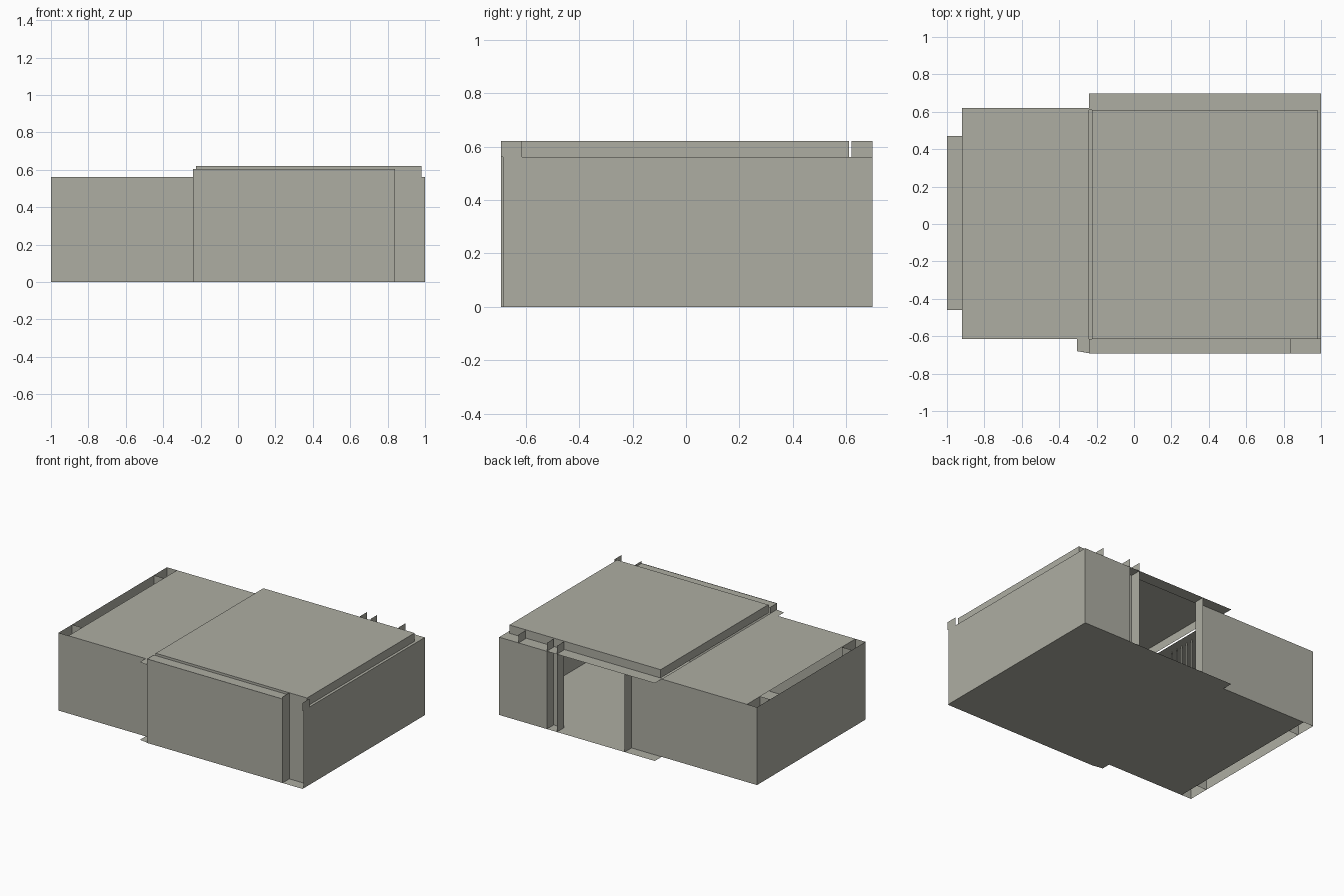
import bpy, bmesh

if "Cube" in bpy.data.objects:
    bpy.data.objects.remove(bpy.data.objects["Cube"])

stone = bpy.data.materials.new("warm_grey")
stone.diffuse_color = (0.42, 0.42, 0.365, 1)
stone.use_nodes = True
stone.node_tree.nodes["Principled BSDF"].inputs["Base Color"].default_value = stone.diffuse_color


def part(name, polys):
    """One object from flat sheets, each a list of corner points."""
    bm = bmesh.new()
    for pts in polys:
        bm.faces.new([bm.verts.new(p) for p in pts])
    bmesh.ops.remove_doubles(bm, verts=bm.verts, dist=0.0005)
    me = bpy.data.meshes.new(name)
    bm.to_mesh(me)
    bm.free()
    me.materials.append(stone)
    ob = bpy.data.objects.new(name, me)
    bpy.context.collection.objects.link(ob)
    return ob


def flat(x0, x1, y0, y1, z):      # level sheet
    return [(x0, y0, z), (x1, y0, z), (x1, y1, z), (x0, y1, z)]


def wall_x(x, y0, y1, z0, z1):    # upright sheet across x
    return [(x, y0, z0), (x, y1, z0), (x, y1, z1), (x, y0, z1)]


def wall_y(y, x0, x1, z0, z1):    # upright sheet across y
    return [(x0, y, z0), (x1, y, z0), (x1, y, z1), (x0, y, z1)]


EAVE, TOP = 0.56, 0.62            # low roof and high roof heights
F, B = -0.615, 0.62               # inner front and back wall lines
FO, BO = -0.693, 0.698            # outer front and back lines

# Floor with a stepped outline
part("floor", [[(x, y, 0) for x, y in (
    (-0.92, F), (-0.305, F), (-0.305, -0.68), (-0.225, FO), (1, FO),
    (1, BO), (-0.24, BO), (-0.24, B), (-0.92, B))]])

# Low left wing
part("low_roof", [flat(-0.92, -0.24, F, B, EAVE)])
part("left_wing_walls", [
    wall_x(-1, F, B, 0, EAVE),
    wall_y(F, -1, -0.24, 0, EAVE),
    wall_y(B, -1, 0, 0, EAVE)])
part("left_bay", [
    flat(-1, -0.92, -0.46, 0.47, 0.28),
    wall_y(-0.46, -1, -0.92, 0, EAVE),
    wall_y(0.47, -1, -0.92, 0, EAVE),
    wall_x(-0.92, F, -0.46, 0, EAVE),
    wall_x(-0.92, 0.47, B, 0, EAVE)])

# Raised roof over the right wing, open underneath
part("high_roof", [
    flat(-0.225, 0.98, F, 0.61, TOP),
    wall_x(-0.225, F, 0.61, EAVE, TOP),
    wall_x(0.98, F, 0.61, EAVE, TOP),
    wall_y(F, -0.225, 0.98, EAVE, TOP),
    wall_y(0.61, -0.225, 0.98, EAVE, TOP)])

# Ledges round the raised roof
part("roof_ledges", [
    flat(-0.24, 0.54, 0.61, BO, EAVE),
    flat(0.54, 1, 0.61, BO, EAVE),
    flat(0.98, 1, F, 0.61, EAVE),
    flat(-0.24, 0.84, FO, F, 0.603),
    [(-0.305, F, EAVE), (-0.305, -0.68, EAVE), (-0.24, -0.69, EAVE), (-0.24, F, EAVE)]])

# Front panel with its returns, and the recessed strip beside it
part("front_panel", [
    wall_y(FO, -0.24, 0.84, 0, 0.605),
    wall_x(-0.24, FO, F, 0, 0.605),
    wall_x(0.84, FO, F, 0, TOP)])
part("front_recess", [
    wall_y(F, 0.84, 1, 0, EAVE),
    wall_x(1, FO, F, EAVE, TOP)])

# Right and back walls
part("right_wall", [wall_x(1, -0.685, BO, 0, EAVE)])
part("back_wall", [
    wall_y(BO, 0.62, 1, 0, EAVE),
    wall_y(B, 0.54, 0.62, 0, EAVE)])

# Upright fins at the back opening
part("back_fins", [wall_x(x, B, BO, z0, z1) for x, z0, z1 in (
    (0, 0, EAVE), (0.54, 0, TOP), (0.62, 0, TOP), (0.845, EAVE, TOP))])

# Slatted divider inside
part("inner_slats", [wall_x(-0.3, y, y + 0.012, 0, EAVE)
                     for y in (0.02 + 0.05 * i for i in range(7))])
